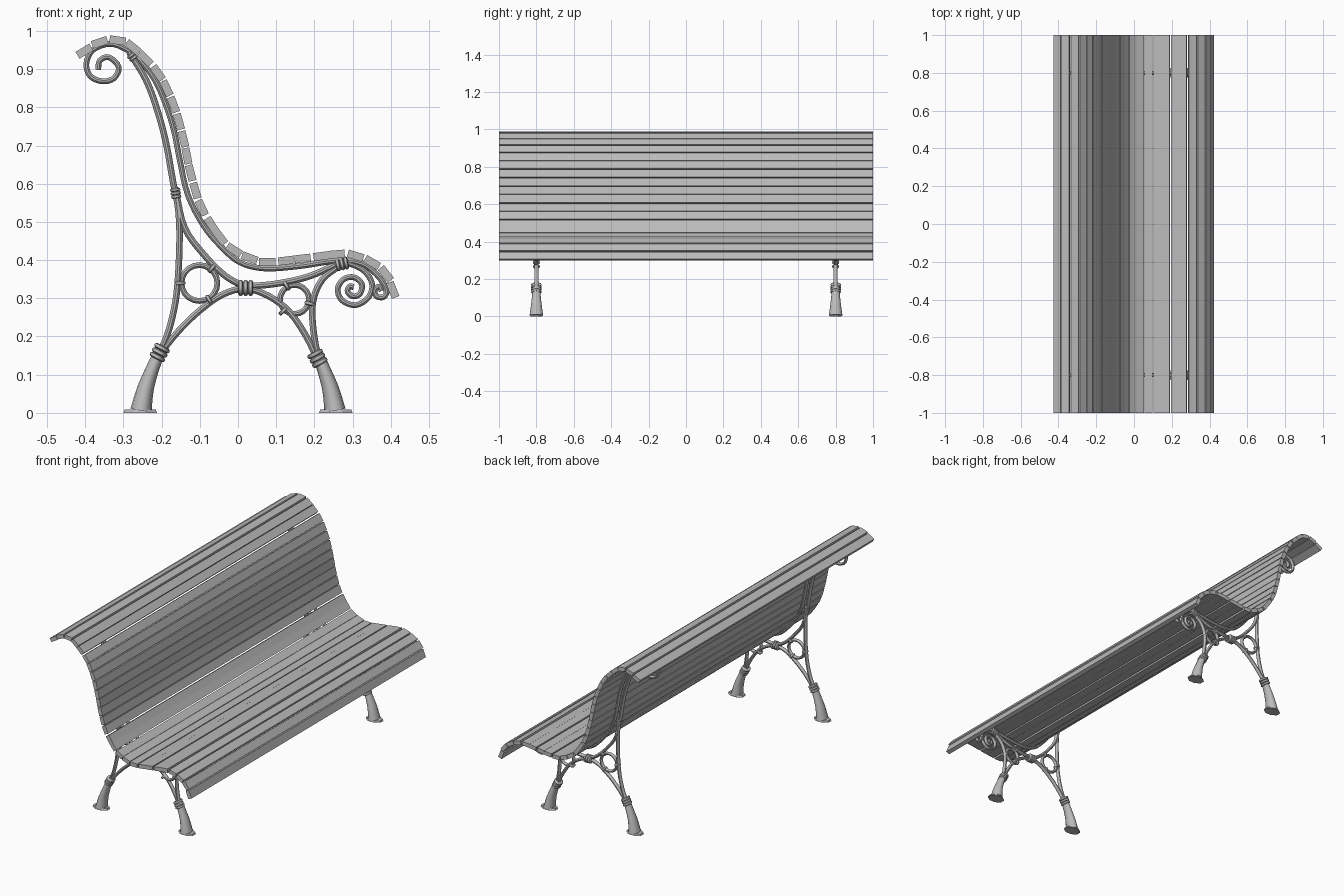
import bpy, bmesh, math
from mathutils import Vector

cube = bpy.data.objects.get("Cube")
if cube:
    bpy.data.objects.remove(cube)

grey = bpy.data.materials.new("plain grey")
grey.use_nodes = True
grey.diffuse_color = (0.5, 0.5, 0.5, 1)
grey.node_tree.nodes["Principled BSDF"].inputs["Base Color"].default_value = (0.5, 0.5, 0.5, 1)

SIDE_Y = 0.8      # distance of each iron frame from the middle
DEPTH = 1.3       # iron bars are a little deeper than they are wide


def spline(points, steps):
    """Smooth planar curve through the given points."""
    p = [Vector(q) for q in points]
    p = [2 * p[0] - p[1]] + p + [2 * p[-1] - p[-2]]
    out = []
    for a, b, c, d in zip(p, p[1:], p[2:], p[3:]):
        for i in range(steps):
            t = i / steps
            out.append(0.5 * (2 * b + (c - a) * t + (2 * a - 5 * b + 4 * c - d) * t ** 2
                              + (3 * b - a - 3 * c + d) * t ** 3))
    return out + [p[-2]]


def finish(bm, name, smooth=True, mirror=True):
    bmesh.ops.recalc_face_normals(bm, faces=bm.faces)
    mesh = bpy.data.meshes.new(name)
    bm.to_mesh(mesh)
    bm.free()
    mesh.materials.append(grey)
    obj = bpy.data.objects.new(name, mesh)
    bpy.context.collection.objects.link(obj)
    if smooth:
        for f in mesh.polygons:
            f.use_smooth = True
        mesh.set_sharp_from_angle(angle=math.radians(40))
    if mirror:
        mod = obj.modifiers.new("other side", 'MIRROR')
        mod.use_axis = (False, True, False)
    return obj


def sweep(bm, path, radii, sides=10, closed=False):
    """Skin a planar x-z path with elliptical sections."""
    n = len(path)
    rings = []
    for i, p in enumerate(path):
        if closed:
            t = path[(i + 1) % n] - path[i - 1]
        else:
            t = path[min(i + 1, n - 1)] - path[max(i - 1, 0)]
        t.normalize()
        r = radii[i]
        ring = []
        for k in range(sides):
            a = math.tau * k / sides
            u, v = r * math.cos(a), r * DEPTH * math.sin(a)
            ring.append(bm.verts.new((p.x - t.y * u, SIDE_Y + v, p.y + t.x * u)))
        rings.append(ring)
    pairs = list(zip(rings, rings[1:]))
    if closed:
        pairs.append((rings[-1], rings[0]))
    else:
        bm.faces.new(rings[0])
        bm.faces.new(rings[-1])
    for a, b in pairs:
        for k in range(sides):
            m = (k + 1) % sides
            bm.faces.new((a[k], a[m], b[m], b[k]))


def bar(name, points, r=0.0085, steps=4):
    bm = bmesh.new()
    path = spline(points, steps)
    sweep(bm, path, [r] * len(path))
    return finish(bm, name)


def collar(name, x, z, degrees, r, count=3, width=0.013):
    """Row of rounded bands around a joint, along the given direction."""
    bm = bmesh.new()
    d = Vector((math.cos(math.radians(degrees)), math.sin(math.radians(degrees))))
    for i in range(count):
        mid = Vector((x, z)) + d * width * (i - (count - 1) / 2)
        shape = [(-0.5, 0.75), (-0.3, 0.95), (0, 1), (0.3, 0.95), (0.5, 0.75)]
        sweep(bm, [mid + d * width * s for s, _ in shape], [r * k for _, k in shape], 12)
    return finish(bm, name)


# Wooden slats, evenly spaced along the seat and back profile
profile = spline([(-.402, .947), (-.362, .970), (-.315, .975), (-.275, .957), (-.21, .89),
                  (-.169, .807), (-.143, .717), (-.124, .628), (-.095, .537), (-.043, .455),
                  (-.007, .424), (.038, .403), (.082, .395), (.177, .405), (.271, .416),
                  (.318, .408), (.357, .39), (.389, .361), (.405, .322)], 12)
lengths = [0]
for a, b in zip(profile, profile[1:]):
    lengths.append(lengths[-1] + (b - a).length)
SLATS = 27
for s in range(SLATS):
    want = lengths[-1] * s / (SLATS - 1)
    i = min(range(len(lengths)), key=lambda k: abs(lengths[k] - want))
    t = (profile[min(i + 1, len(profile) - 1)] - profile[max(i - 1, 0)]).normalized()
    nrm = Vector((-t.y, t.x))
    bm = bmesh.new()
    ends = []
    for y in (-1, 1):
        corners = [profile[i] + t * u * 0.0212 + nrm * v * 0.0105
                   for u, v in ((-1, -1), (1, -1), (1, 1), (-1, 1))]
        ends.append([bm.verts.new((c.x, y, c.y)) for c in corners])
        bm.faces.new(ends[-1])
    for k in range(4):
        m = (k + 1) % 4
        bm.faces.new((ends[0][k], ends[0][m], ends[1][m], ends[1][k]))
    finish(bm, f"slat_{s + 1}", smooth=False, mirror=False)

# Long rail under the slats, with a scroll at each end
bar("slat_rail", [(-.366, .898), (-.362, .922), (-.338, .931), (-.312, .905), (-.325, .876),
                  (-.355, .868), (-.387, .882), (-.397, .915), (-.38, .95), (-.336, .966),
                  (-.295, .953), (-.257, .924), (-.218, .872), (-.19, .81), (-.168, .74),
                  (-.152, .66), (-.131, .57), (-.09, .49), (-.043, .434), (.005, .394),
                  (.07, .378), (.16, .384), (.24, .396), (.29, .397), (.335, .385),
                  (.372, .352), (.389, .32), (.38, .303), (.362, .306), (.358, .322),
                  (.37, .331), (.376, .319)], 0.0075)

# Back stay, its two branches, and the bars of the trestle
bar("back_stay", [(-.285, .945), (-.24, .87), (-.209, .785), (-.187, .70), (-.171, .61),
                  (-.163, .57)])
bar("back_leg_bar", [(-.166, .59), (-.156, .53), (-.153, .46), (-.156, .37), (-.163, .295),
                     (-.18, .22), (-.205, .155)])
bar("back_brace", [(-.163, .58), (-.14, .485), (-.09, .415), (-.035, .36), (.02, .328)])
bar("arch", [(-.208, .15), (-.155, .215), (-.10, .268), (-.04, .31), (.02, .325),
             (.08, .306), (.135, .264), (.18, .198), (.21, .135)])
bar("seat_brace", [(.01, .33), (.10, .338), (.185, .357), (.26, .39)])
bar("front_leg_bar", [(.265, .385), (.22, .348), (.196, .29), (.197, .22), (.21, .14)])
bar("front_scroll", [(.25, .392), (.29, .391), (.33, .372), (.351, .338), (.342, .303),
                     (.308, .282), (.272, .295), (.261, .325), (.277, .35), (.303, .355),
                     (.324, .338), (.32, .313), (.302, .305), (.287, .317), (.292, .331),
                     (.303, .329)], 0.0075)

# Ornamental rings between the bars, held by small clips
for name, x, z, r, clips in (("back_ring", -.101, .34, .047, (50, 180, -60)),
                             ("front_ring", .148, .297, .038, (120, -15, 225))):
    bm = bmesh.new()
    path = [Vector((x + r * math.cos(math.tau * k / 20), z + r * math.sin(math.tau * k / 20)))
            for k in range(20)]
    sweep(bm, path, [0.0075] * 20, closed=True)
    finish(bm, name)
    for a in clips:
        c = math.radians(a)
        collar(f"{name}_clip", x + (r + .004) * math.cos(c), z + (r + .004) * math.sin(c),
               a + 90, 0.0145, 1, 0.011)

# Collars at the joints
collar("top_collar", -.276, .933, -52, 0.013, 2, 0.009)
collar("back_collar", -.163, .575, -82, 0.0135, 3, 0.009)
collar("centre_collar", .02, .327, 0, 0.021)
collar("seat_collar", .272, .39, 12, 0.017, 3, 0.011)
collar("back_leg_collar", -.205, .158, 62, 0.022)
collar("front_leg_collar", .208, .143, 118, 0.022)

# Flared lower legs and foot plates
for name, s in (("back", -1), ("front", 1)):
    bm = bmesh.new()
    path = spline([(s * .205, .16), (s * .226, .11), (s * .243, .06), (s * .254, .006)], 4)
    last = len(path) - 1
    sweep(bm, path, [0.0155 + 0.0125 * (i / last) ** 1.5 for i in range(last + 1)], 12)
    finish(bm, f"{name}_lower_leg")

    bm = bmesh.new()
    bmesh.ops.create_cone(bm, cap_ends=True, segments=8, radius1=1, radius2=0.92, depth=0.009)
    for v in bm.verts:
        a = math.atan2(v.co.y, v.co.x) + math.pi / 8
        k = v.co.xy.length / math.cos(math.pi / 8)
        v.co = (s * .256 + .044 * k * math.cos(a), SIDE_Y + .031 * k * math.sin(a),
                v.co.z + .0045)
    finish(bm, f"{name}_foot", smooth=False)
